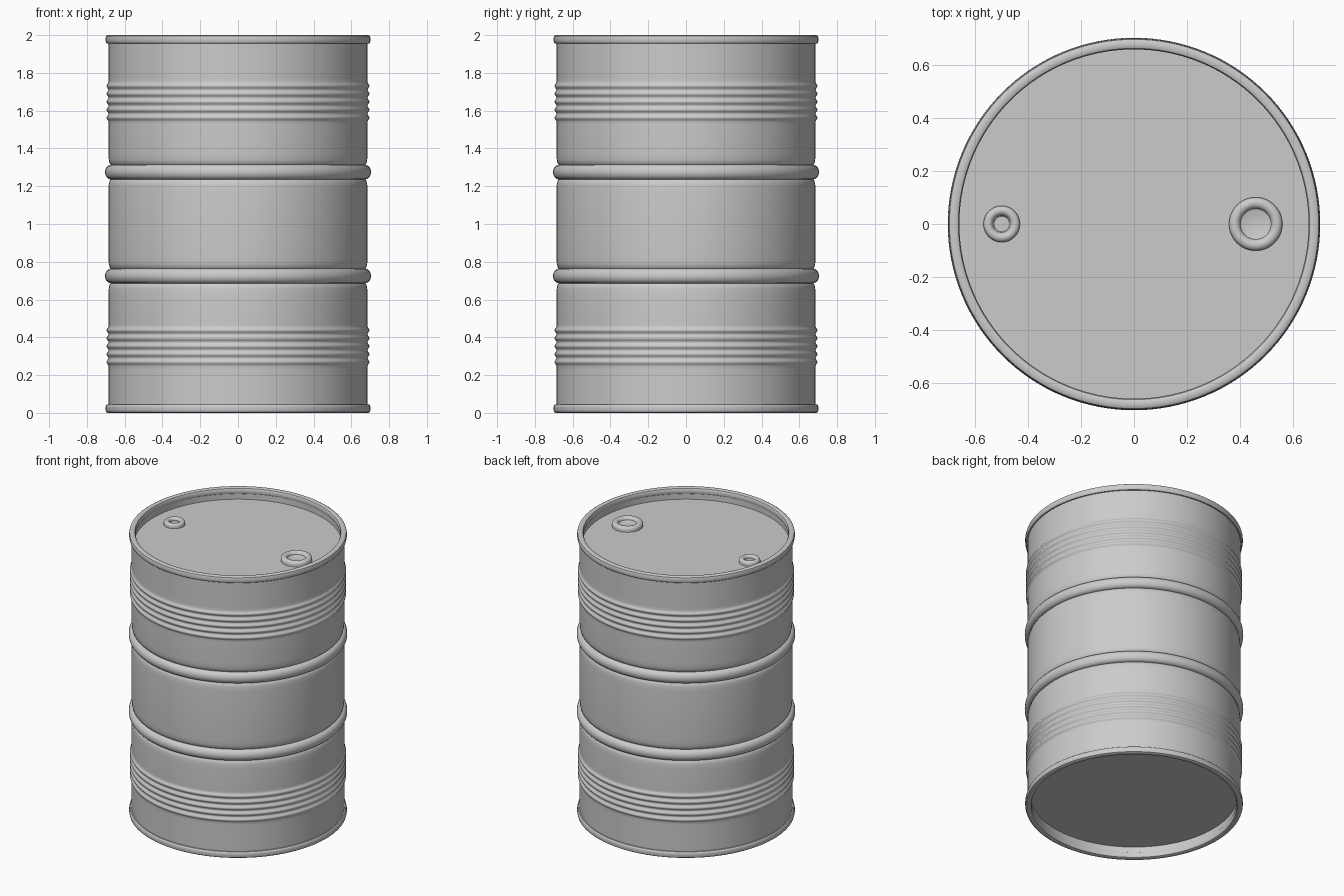
import bpy, bmesh
from math import sin, cos, pi

if "Cube" in bpy.data.objects:
    bpy.data.objects.remove(bpy.data.objects["Cube"])


def lathe(name, profile, segments, location=(0, 0, 0), closed=False):
    """Revolve an (r, z) profile around z; points with r = 0 become poles."""
    bm = bmesh.new()
    rings = []
    for r, z in profile:
        if r == 0:
            rings.append([bm.verts.new((0, 0, z))] * segments)
        else:
            rings.append([bm.verts.new((r * cos(2 * pi * i / segments),
                                        r * sin(2 * pi * i / segments), z))
                          for i in range(segments)])
    pairs = list(zip(rings, rings[1:]))
    if closed:
        pairs.append((rings[-1], rings[0]))
    for a, b in pairs:
        for i in range(segments):
            j = (i + 1) % segments
            quad = list(dict.fromkeys((a[i], a[j], b[j], b[i])))
            bm.faces.new(quad)
    bmesh.ops.recalc_face_normals(bm, faces=bm.faces)
    mesh = bpy.data.meshes.new(name)
    bm.to_mesh(mesh)
    bm.free()
    obj = bpy.data.objects.new(name, mesh)
    obj.location = location
    bpy.context.collection.objects.link(obj)
    bpy.ops.object.select_all(action='DESELECT')
    obj.select_set(True)
    bpy.context.view_layer.objects.active = obj
    bpy.ops.object.shade_smooth_by_angle(angle=0.6)
    return obj


R = 0.686        # wall radius
SEG = 128

# Upper half of the wall: flat, rolling hoop, five fine ribs, recessed lid
half = [(R, 1.18), (0.684, 1.21), (0.680, 1.228), (0.673, 1.236)]
half += [(0.673 + 0.031 * sin(pi * t / 10), 1.275 - 0.039 * cos(pi * t / 10))
         for t in range(1, 10)]
half += [(0.673, 1.314), (0.680, 1.322), (0.684, 1.34), (R, 1.37), (R, 1.53)]
half += [(R + 0.005 * (1 - cos(2 * pi * t / 8)), 1.542 + 0.042 * t / 8)
         for t in range(41)]
half += [(R, 1.77), (R, 1.975), (0.668, 1.975), (0.668, 1.917), (0, 1.917)]

# Lower half mirrors the upper half about z = 1
lower = [(r, 2 - z) for r, z in reversed(half)]
lathe("drum_body", lower + half, SEG)

# Rolled rims at both ends
rim = [(0.668, 1.956), (0.694, 1.956), (0.699, 1.961), (0.701, 1.97),
       (0.701, 1.986), (0.698, 1.995), (0.690, 2.0), (0.672, 2.0),
       (0.664, 1.996), (0.660, 1.988), (0.660, 1.966), (0.663, 1.959)]
lathe("top_rim", rim, SEG, closed=True)
lathe("bottom_rim", [(r, 2 - z) for r, z in rim], SEG, closed=True)


# Filler caps: rounded collar around a sunken plug
def cap(name, x, outer, inner, height):
    mid, half_w = (outer + inner) / 2, (outer - inner) / 2
    profile = [(outer, -0.005), (outer, height * 0.4)]
    profile += [(mid + half_w * cos(pi * t / 10),
                 height * (0.4 + 0.6 * sin(pi * t / 10))) for t in range(1, 10)]
    profile += [(inner, height * 0.4), (inner * 0.88, height * 0.3), (0, height * 0.3)]
    lathe(name, profile, 48, (x, 0, 1.917))


cap("large_cap", 0.46, 0.101, 0.058, 0.034)
cap("small_cap", -0.5, 0.069, 0.033, 0.030)
